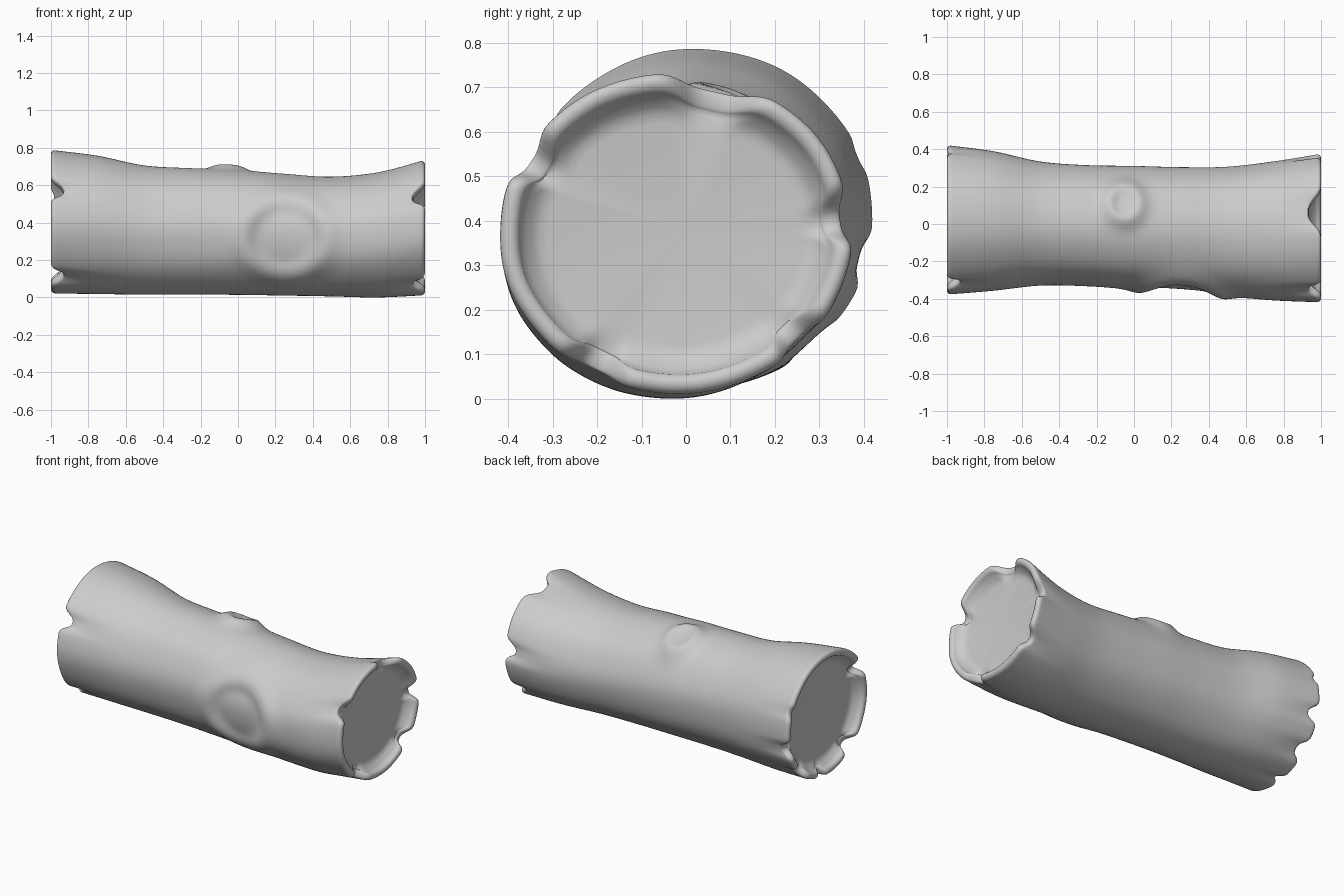
import bpy, bmesh
from math import sin, cos, pi, exp, radians, degrees, hypot

if "Cube" in bpy.data.objects:
    bpy.data.objects.remove(bpy.data.objects["Cube"])

# Outline of the log, sampled every 0.25 along x from -1 to 1
TOP = [.789, .757, .705, .69, .68, .66, .645, .67, .738]
BOT = [.022, .018, .015, .015, .013, .01, .005, .0, .012]
BACK = [.423, .39, .335, .315, .31, .303, .305, .335, .377]
FRONT = [-.376, -.355, -.328, -.332, -.35, -.365, -.388, -.41, -.42]

# Splits in the bark at each end: angle, half width (degrees), strength
SPLITS = {
    1: [(76, 13, 1), (6, 8, .9), (-43, 8, .8), (-119, 9, 1), (150, 8, 1)],
    -1: [(152, 7, 1), (-128, 8, 1), (-14, 7, .9), (22, 5, .25), (-48, 8, .8), (-82, 5, .6)],
}
CAP_X, LIP = .935, .045
N, M, K = 180, 150, 8


def spline(vals, x):
    f = (max(-1, min(1, x)) + 1) * 4
    i = min(int(f), 7)
    t = f - i
    b, c = vals[i], vals[i + 1]
    a = vals[i - 1] if i else 2 * b - c
    d = vals[i + 2] if i < 7 else 2 * c - b
    return b + .5 * t * (c - a + t * (2*a - 5*b + 4*c - d + t * (3*(b - c) + d - a)))


def split(side, th):
    total = 0
    for ang, w, s in SPLITS[side]:
        d = abs((degrees(th) - ang + 180) % 360 - 180)
        total = max(total, s * exp(-(d / w) ** 3))
    return total


def knot(d, rim, width, height, dent, soft):
    # broad swelling with a sunken disc
    swell = height * exp(-(max(0, d - rim) / width) ** 2)
    return swell - dent / (1 + exp((d - rim * .8) / (rim * soft)))


def surface(x, th, inset=0):
    top, bot, back, front = (spline(v, x) for v in (TOP, BOT, BACK, FRONT))
    c, s = cos(th), sin(th)
    off = -inset
    # bark grooves running in from the splits, and faint undulation
    for side in (1, -1):
        off -= .028 * split(side, th) * exp(-((1 - side * x) / .14) ** 1.3)
    off += .0015 * sin(9 * th + 2 * x) * (1 - s * s * .5)
    y = (back + front) / 2 + (back - front) / 2 * c
    z = (top + bot) / 2 + (top - bot) / 2 * s
    # large front knot and small top knot
    if c < 0:
        off += knot(hypot((x - .25) / 1.1, z - .325), .2, .065, .019, .036, .08)
    if s > 0:
        off += knot(hypot(x + .05, y - .105), .07, .055, .034, .018, .15)
    return x, y + off * c, max(0, z + off * s)


def edge(side, th):
    n = split(side, th)
    return 1 - .066 * n, .022 * (1 - .75 * n)


# Log: outer bark, rolled rim and flat recessed cap at both ends
bm = bmesh.new()
angles = [2 * pi * i / N for i in range(N)]
rings = []


def add_ring(fn):
    rings.append([bm.verts.new(fn(th)) for th in angles])


def lip_ring(side, k):
    def fn(th):
        e, h = edge(side, th)
        p = pi * k / K
        return surface(side * (e - h + h * sin(p)), th, LIP / 2 * (1 - cos(p)))
    return fn


def cap_ring(side, extra, lift):
    def fn(th):
        e, h = edge(side, th)
        x, y, z = surface(side * (e - h), th, LIP + extra)
        return side * (CAP_X + lift * (e - h - CAP_X)), y, z
    return fn


def body_ring(j):
    def fn(th):
        (el, hl), (er, hr) = edge(-1, th), edge(1, th)
        lo, hi = hl - el, er - hr
        return surface(lo + (hi - lo) * j / M, th)
    return fn


FILLET = [(.065, 0), (.045, .08), (.028, .3), (.012, .7)]
for extra, lift in FILLET:
    add_ring(cap_ring(-1, extra, lift))
for k in range(K, 0, -1):
    add_ring(lip_ring(-1, k))
for j in range(M + 1):
    add_ring(body_ring(j))
for k in range(1, K + 1):
    add_ring(lip_ring(1, k))
for extra, lift in reversed(FILLET):
    add_ring(cap_ring(1, extra, lift))

for a, b in zip(rings, rings[1:]):
    for i in range(N):
        k = (i + 1) % N
        bm.faces.new((a[i], a[k], b[k], b[i]))
for side, ring in ((-1, rings[0]), (1, rings[-1])):
    hub = bm.verts.new((side * CAP_X, 0, .38))
    for i in range(N):
        bm.faces.new((ring[i], ring[(i + 1) % N], hub))
bmesh.ops.recalc_face_normals(bm, faces=bm.faces)

mesh = bpy.data.meshes.new("log")
bm.to_mesh(mesh)
bm.free()
log = bpy.data.objects.new("log", mesh)
bpy.context.collection.objects.link(log)
bpy.context.view_layer.objects.active = log
log.select_set(True)
bpy.ops.object.shade_smooth_by_angle(angle=radians(60))
